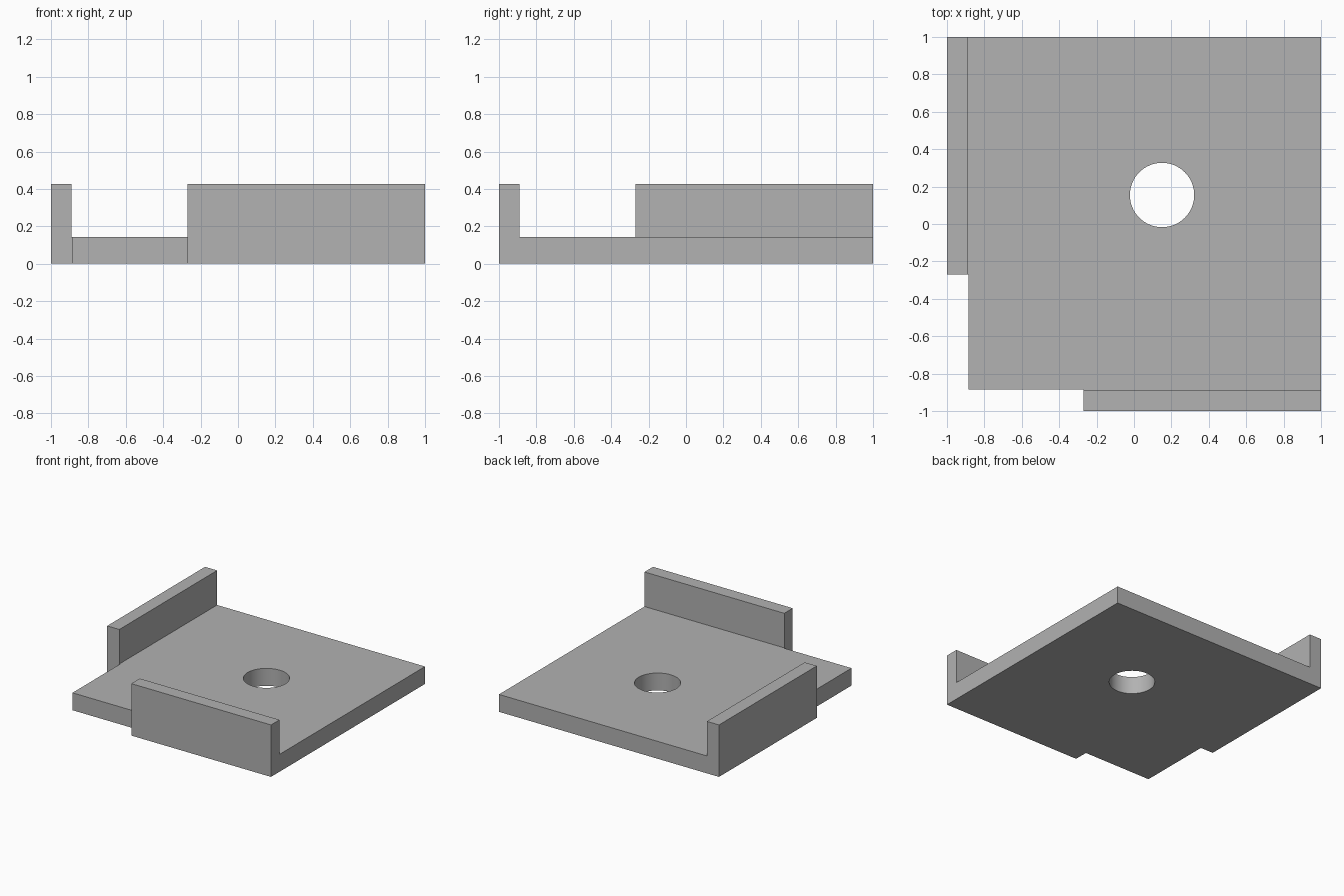
import bpy, bmesh
from mathutils import Matrix, Vector

old = bpy.data.objects.get("Cube")
if old:
    bpy.data.objects.remove(old, do_unlink=True)

PLATE, EDGE, WALL = -0.885, -0.89, -0.27   # plate border, wall inner face, wall end
THICK, HEIGHT = 0.143, 0.427
HOLE_X, HOLE_Y, HOLE_R = 0.15, 0.155, 0.172

grey = bpy.data.materials.new("plain grey")
grey.use_nodes = True
grey.diffuse_color = (0.445, 0.445, 0.445, 1)
grey.node_tree.nodes["Principled BSDF"].inputs["Base Color"].default_value = grey.diffuse_color


def make_object(name, bm):
    bmesh.ops.recalc_face_normals(bm, faces=bm.faces)
    mesh = bpy.data.meshes.new(name)
    bm.to_mesh(mesh)
    bm.free()
    mesh.materials.append(grey)
    obj = bpy.data.objects.new(name, mesh)
    bpy.context.collection.objects.link(obj)
    return obj


def prism(name, outline, z0, z1):
    bm = bmesh.new()
    face = bm.faces.new([bm.verts.new((x, y, z0)) for x, y in outline])
    up = bmesh.ops.extrude_face_region(bm, geom=[face])["geom"]
    verts = [v for v in up if isinstance(v, bmesh.types.BMVert)]
    bmesh.ops.translate(bm, verts=verts, vec=Vector((0, 0, z1 - z0)))
    return make_object(name, bm)


def rectangle(x0, x1, y0, y1):
    return [(x0, y0), (x1, y0), (x1, y1), (x0, y1)]


def combine(target, tool, operation):
    mod = target.modifiers.new(operation.lower(), "BOOLEAN")
    mod.operation, mod.object, mod.solver = operation, tool, "EXACT"
    bpy.context.view_layer.objects.active = target
    bpy.ops.object.modifier_apply(modifier=mod.name)
    bpy.data.objects.remove(tool, do_unlink=True)


# Base plate with the two ledges that carry the walls
bracket = prism("corner_bracket", [
    (1, 1), (-1, 1), (-1, WALL), (PLATE, WALL), (PLATE, PLATE),
    (WALL, PLATE), (WALL, -1), (1, -1)], 0, THICK)

# Upright walls on the right and front sides
combine(bracket, prism("right_wall", rectangle(-1, EDGE, WALL, 1), THICK, HEIGHT), "UNION")
combine(bracket, prism("front_wall", rectangle(WALL, 1, -1, EDGE), THICK, HEIGHT), "UNION")

# Round through hole
bm = bmesh.new()
bmesh.ops.create_cone(bm, cap_ends=True, segments=64, radius1=HOLE_R, radius2=HOLE_R, depth=1,
                      matrix=Matrix.Translation((HOLE_X, HOLE_Y, 0)))
combine(bracket, make_object("hole_cutter", bm), "DIFFERENCE")

# Merge coplanar faces across the wall seams, then smooth only the hole
bm = bmesh.new()
bm.from_mesh(bracket.data)
bmesh.ops.dissolve_limit(bm, angle_limit=0.01, verts=bm.verts, edges=bm.edges)
bm.to_mesh(bracket.data)
bm.free()
bpy.ops.object.select_all(action="DESELECT")
bracket.select_set(True)
bpy.context.view_layer.objects.active = bracket
bpy.ops.object.shade_smooth_by_angle()
